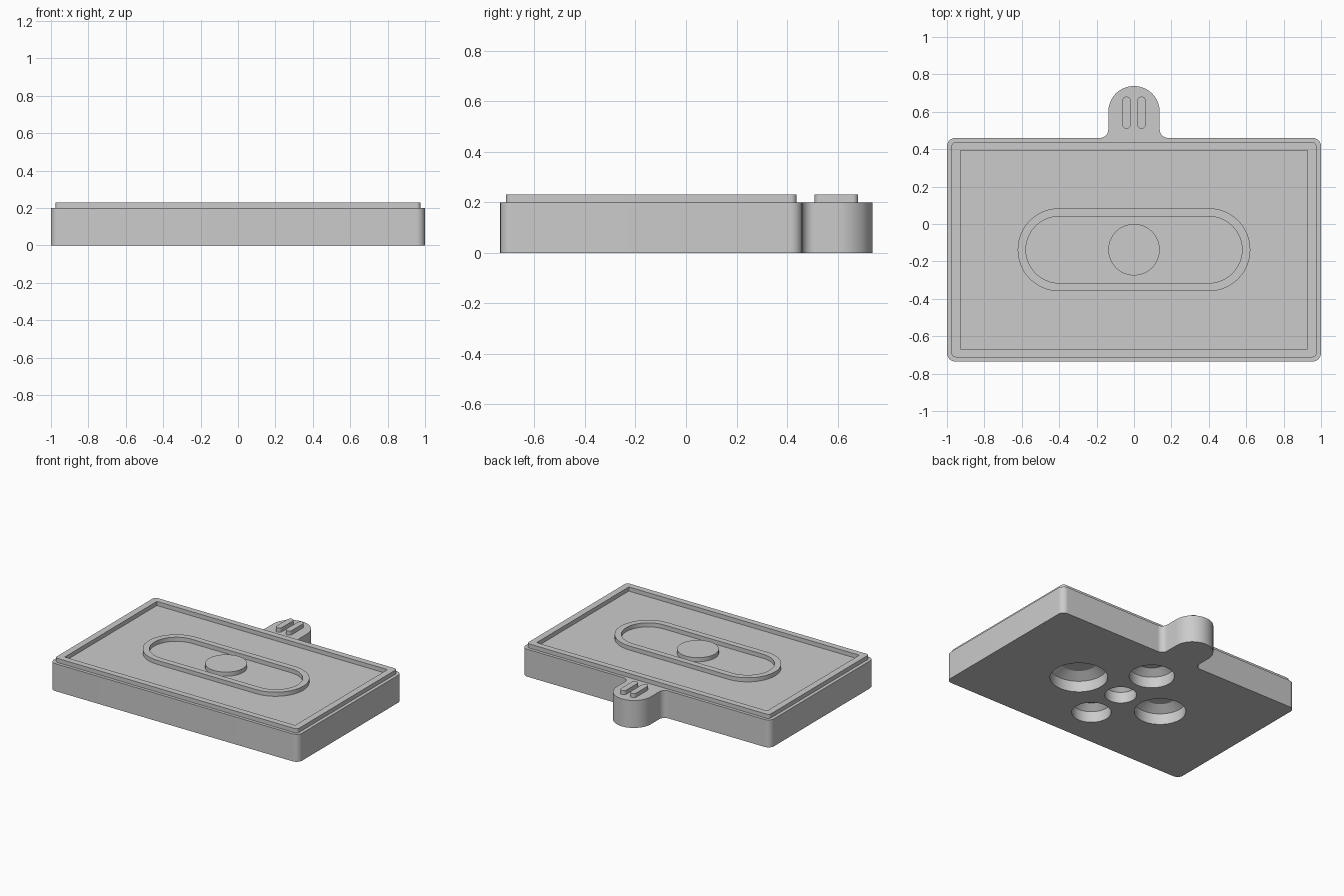
import bpy, bmesh
from math import cos, sin, radians

cube = bpy.data.objects.get("Cube")
if cube:
    bpy.data.objects.remove(cube, do_unlink=True)

# Single grey material
grey = bpy.data.materials.new("plain grey")
grey.use_nodes = True
colour = (0.6, 0.6, 0.6, 1)
grey.diffuse_color = colour
grey.node_tree.nodes["Principled BSDF"].inputs["Base Color"].default_value = colour

CY = -0.1375          # centre line of the plate
TOP, RAISED = 0.2, 0.23
SUNK = TOP - 0.01     # raised parts overlap the plate slightly


def arc(cx, cy, r, start, end, steps=12):
    angles = [radians(start + (end - start) * i / steps) for i in range(steps + 1)]
    return [(cx + r * cos(a), cy + r * sin(a)) for a in angles]


def rounded(cx, cy, hx, hy, r):
    """Rectangle outline with rounded corners; r = 0 gives sharp ones."""
    pts = []
    for sx, sy, a in ((1, 1, 0), (-1, 1, 90), (-1, -1, 180), (1, -1, 270)):
        x, y = cx + sx * (hx - r), cy + sy * (hy - r)
        pts += arc(x, y, r, a, a + 90) if r else [(x, y)]
    return pts


def finish(name, bm):
    bmesh.ops.recalc_face_normals(bm, faces=bm.faces)
    mesh = bpy.data.meshes.new(name)
    bm.to_mesh(mesh)
    bm.free()
    mesh.materials.append(grey)
    obj = bpy.data.objects.new(name, mesh)
    bpy.context.collection.objects.link(obj)
    return obj


def prism(name, loops, z0, z1):
    """Extrude an outline, with an optional second loop as a hole."""
    bm = bmesh.new()
    for loop in loops:
        verts = [bm.verts.new((x, y, z0)) for x, y in loop]
        for a, b in zip(verts, verts[1:] + verts[:1]):
            bm.edges.new((a, b))
    bmesh.ops.remove_doubles(bm, verts=bm.verts, dist=0.0001)
    if len(loops) == 1:
        bmesh.ops.contextual_create(bm, geom=bm.edges[:])
    else:
        bmesh.ops.triangle_fill(bm, edges=bm.edges[:], use_beauty=True)
    new = bmesh.ops.extrude_face_region(bm, geom=bm.faces[:])["geom"]
    for v in new:
        if isinstance(v, bmesh.types.BMVert):
            v.co.z = z1
    return finish(name, bm)


# Plate and rear tab share one outline, with fillets where they meet
c, f, tab, back, front = 0.045, 0.045, 0.1375, 0.46, -0.735
outline = (arc(-1 + c, front + c, c, 180, 270) + arc(1 - c, front + c, c, 270, 360)
           + arc(1 - c, back - c, c, 0, 90)
           + arc(tab + f, back + f, f, 270, 180)
           + arc(0, 0.6, tab, 0, 180, 32)
           + arc(-tab - f, back + f, f, 0, -90)
           + arc(-1 + c, back - c, c, 90, 180))
base = prism("base_plate", [outline], 0, TOP)


# Round pockets with tapered ceilings, in a cross on the underside
def pocket_cutter(x, y, r):
    bm = bmesh.new()
    rings = []
    for z, scale in ((-0.05, 1), (0.08, 1), (0.12, 0.65)):
        ring = arc(x, y, r * scale, 0, 360, 48)[:-1]
        rings.append([bm.verts.new((px, py, z)) for px, py in ring])
    for low, high in zip(rings, rings[1:]):
        for i in range(len(low)):
            bm.faces.new((low[i - 1], low[i], high[i], high[i - 1]))
    bm.faces.new(rings[0])
    bm.faces.new(rings[-1])
    return finish("pocket_cutter", bm)


middle = 0.105
pockets = [(0, 0, middle)]
for dx, dy, r in ((1, 0, 0.19), (-1, 0, 0.17), (0, 1, 0.15), (0, -1, 0.13)):
    reach = middle + 0.065 + r
    pockets.append((dx * reach, dy * reach, r))
cutters = []
for x, y, r in pockets:
    cutter = pocket_cutter(x, CY + y, r)
    cutter.hide_render = True
    cutters.append(cutter)
    mod = base.modifiers.new("pocket", 'BOOLEAN')
    mod.operation = 'DIFFERENCE'
    mod.solver = 'EXACT'
    mod.object = cutter
bpy.context.view_layer.update()
cut_mesh = bpy.data.meshes.new_from_object(
    base.evaluated_get(bpy.context.evaluated_depsgraph_get()))
base.modifiers.clear()
base.data = cut_mesh
for cutter in cutters:
    bpy.data.objects.remove(cutter, do_unlink=True)

# Raised border, slot-shaped ring and central disc
parts = [base]
parts.append(prism("border_rim", [rounded(0, CY, 0.976, 0.575, 0.022),
                                  rounded(0, CY, 0.928, 0.53, 0)], SUNK, RAISED))
parts.append(prism("slot_ring", [rounded(0, CY, 0.622, 0.222, 0.222),
                                 rounded(0, CY, 0.578, 0.178, 0.178)], SUNK, RAISED))
parts.append(prism("centre_disc", [arc(0, CY, tab, 0, 360, 64)], SUNK, RAISED))

# Two grip ribs on the tab
for side, x in (("left", 0.04), ("right", -0.04)):
    parts.append(prism(side + "_grip_rib", [rounded(x, 0.595, 0.022, 0.086, 0.022)],
                       SUNK, RAISED))

bpy.ops.object.select_all(action='DESELECT')
for obj in parts:
    obj.select_set(True)
bpy.context.view_layer.objects.active = base
bpy.ops.object.shade_smooth_by_angle()
